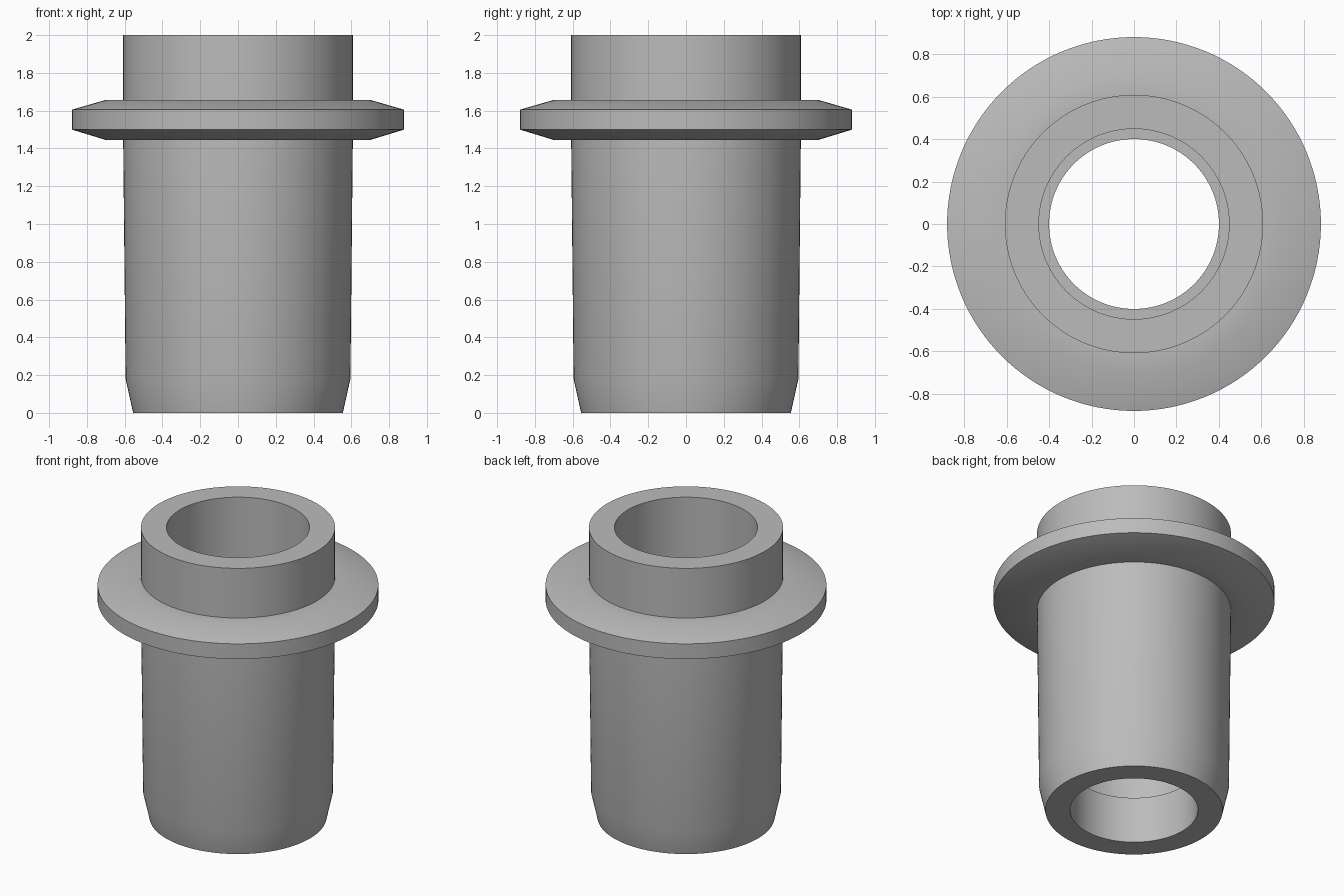
import bpy, bmesh, math

SEGMENTS = 128

cube = bpy.data.objects.get("Cube")
if cube:
    bpy.data.objects.remove(cube, do_unlink=True)

# Plain grey material
grey = bpy.data.materials.new("plain_grey")
grey.use_nodes = True
colour = (0.5, 0.5, 0.5, 1)
grey.diffuse_color = colour
grey.node_tree.nodes["Principled BSDF"].inputs["Base Color"].default_value = colour


def lathe(name, profile):
    """Turn a closed (radius, height) profile around the z axis."""
    bm = bmesh.new()
    verts = [bm.verts.new((r, 0, z)) for r, z in profile]
    edges = [bm.edges.new((v, verts[i - 1])) for i, v in enumerate(verts)]
    bmesh.ops.spin(bm, geom=verts + edges, axis=(0, 0, 1), cent=(0, 0, 0),
                   angle=math.tau, steps=SEGMENTS, use_merge=True)
    bmesh.ops.remove_doubles(bm, verts=bm.verts, dist=1e-4)
    bmesh.ops.recalc_face_normals(bm, faces=bm.faces)
    mesh = bpy.data.meshes.new(name)
    bm.to_mesh(mesh)
    bm.free()
    mesh.materials.append(grey)
    obj = bpy.data.objects.new(name, mesh)
    bpy.context.collection.objects.link(obj)
    bpy.ops.object.select_all(action="DESELECT")
    obj.select_set(True)
    bpy.context.view_layer.objects.active = obj
    bpy.ops.object.shade_smooth_by_angle(angle=math.radians(30))
    return obj


# Hollow sleeve with flange, tapered body and stepped bore
lathe("flanged_sleeve", [
    # tapered body
    (0.555, 0), (0.595, 0.18), (0.608, 1.445),
    # bevelled flange
    (0.70, 1.445), (0.88, 1.50), (0.88, 1.605), (0.70, 1.657), (0.608, 1.657),
    # collar
    (0.608, 2),
    # stepped bore
    (0.448, 2), (0.448, 0.32), (0.40, 0.32), (0.40, 0),
])
